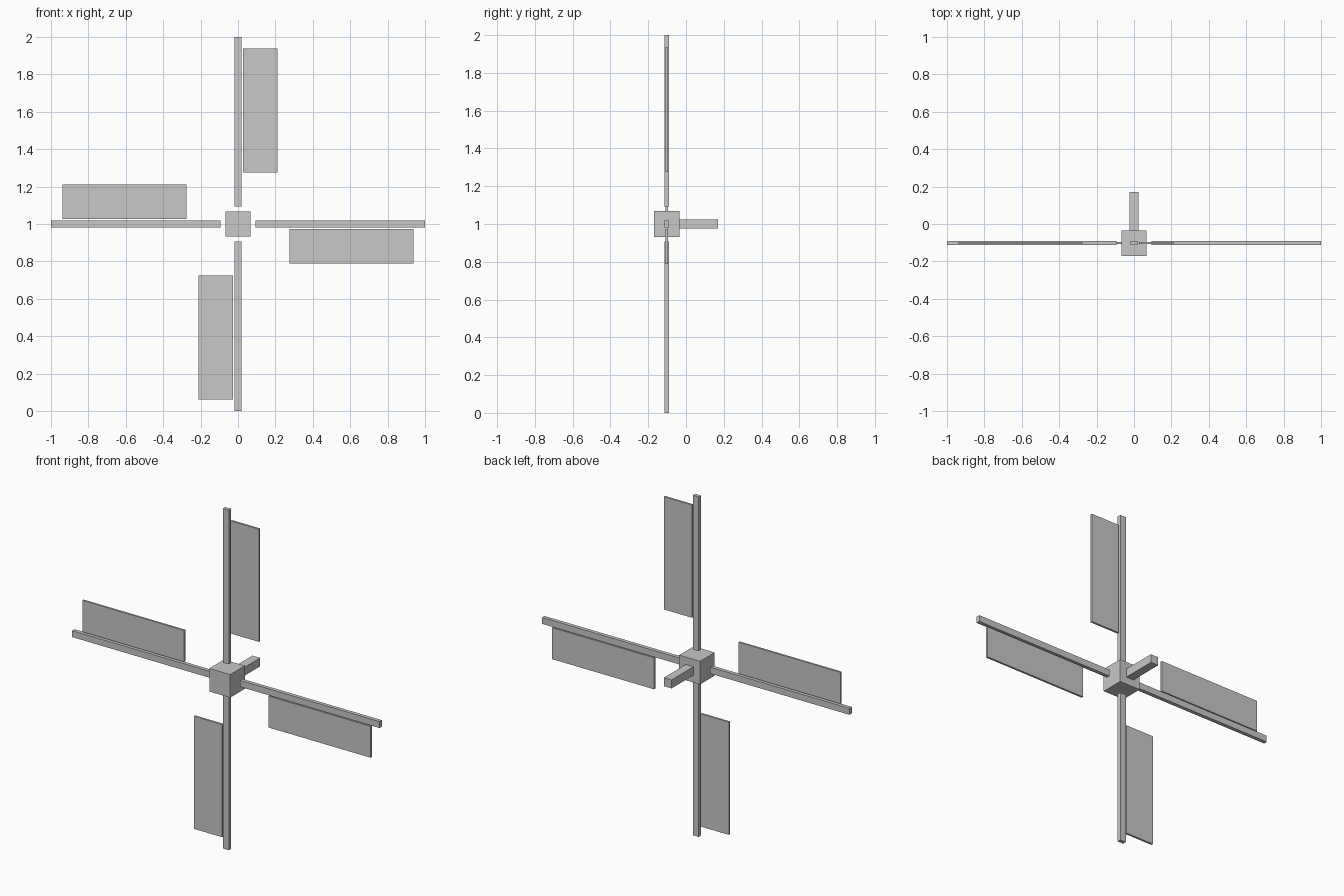
import bpy, bmesh
from mathutils import Matrix, Vector

if "Cube" in bpy.data.objects:
    bpy.data.objects.remove(bpy.data.objects["Cube"])

grey = bpy.data.materials.new("plain_grey")
grey.diffuse_color = (0.58, 0.58, 0.58, 1)
grey.use_nodes = True
grey.node_tree.nodes["Principled BSDF"].inputs["Base Color"].default_value = grey.diffuse_color

Y = -0.102                      # plane of the sails
CENTRE = Vector((0, Y, 1))      # rotor axis


def box(name, lo, hi, quarter=0):
    """Box between two corners relative to the rotor centre, turned by quarter turns about y."""
    lo, hi = Vector(lo), Vector(hi)
    bm = bmesh.new()
    size = Matrix.Diagonal((*(hi - lo), 1))
    turn = Matrix.Rotation(quarter * 1.5707963268, 4, 'Y')
    bmesh.ops.create_cube(bm, size=1, matrix=Matrix.Translation(CENTRE) @ turn
                          @ Matrix.Translation((lo + hi) / 2) @ size)
    mesh = bpy.data.meshes.new(name)
    bm.to_mesh(mesh)
    bm.free()
    mesh.materials.append(grey)
    obj = bpy.data.objects.new(name, mesh)
    bpy.context.collection.objects.link(obj)


# hub block and the axle behind it
box("hub", (-0.068, -0.068, -0.068), (0.068, 0.068, 0.068))
box("axle", (-0.025, 0.068, -0.025), (0.025, 0.272, 0.025))

# four spars, each with a sail board on its clockwise side
for i, side in enumerate(("top", "right", "bottom", "left")):
    box("spar_" + side, (-0.019, -0.011, 0.093), (0.019, 0.011, 1.0), i)
    box("sail_" + side, (0.027, -0.006, 0.275), (0.212, 0.006, 0.938), i)
